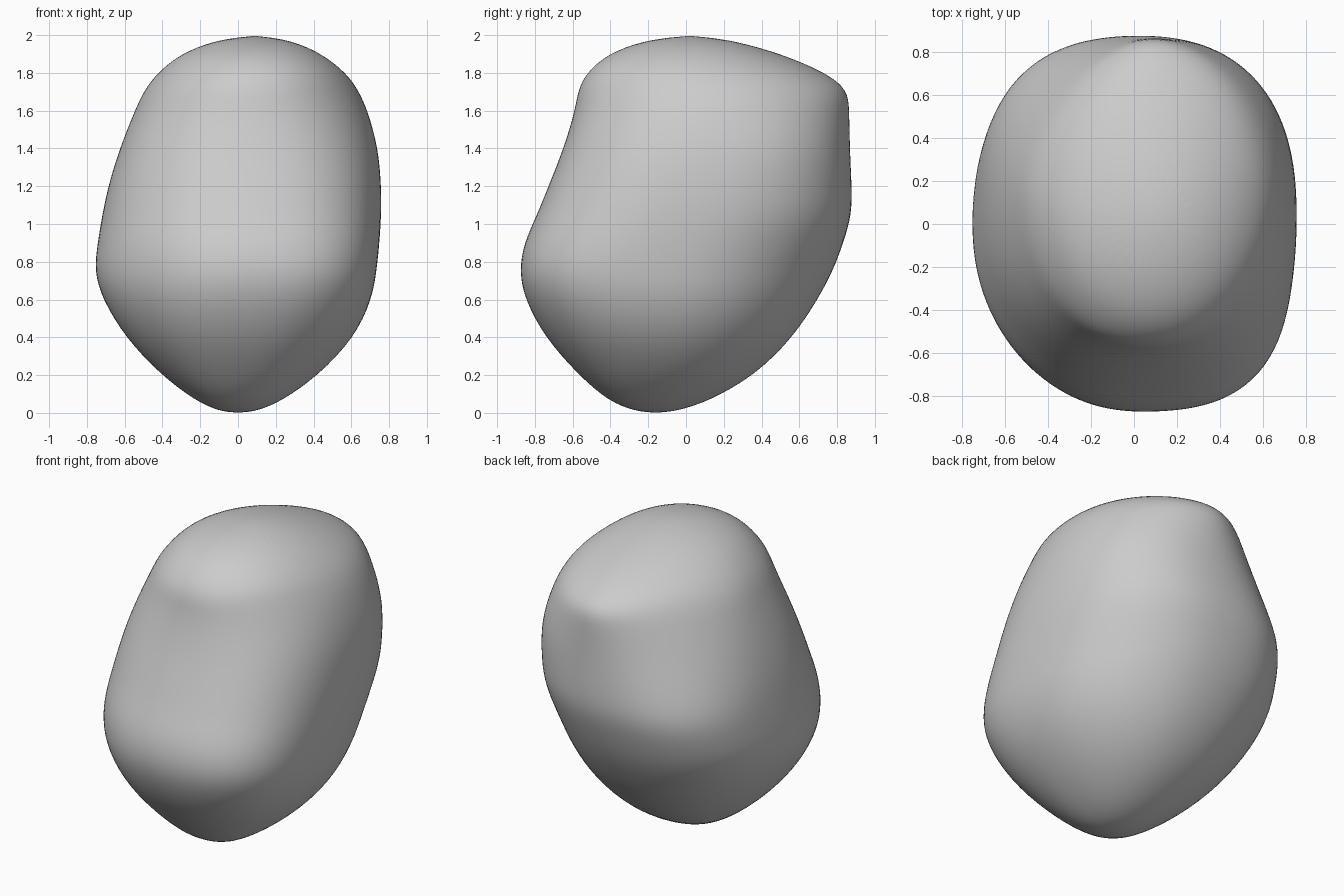
import bpy
import bmesh
from math import cos, sin, pi

cube = bpy.data.objects.get("Cube")
if cube:
    bpy.data.objects.remove(cube, do_unlink=True)

SEGMENTS = 32

# Height, then the reach to the right, left, front and back of the stone
RINGS = [
    (0.01, -0.1, 0.1, -0.27, -0.05),
    (0.06, -0.22, 0.23, -0.41, 0.12),
    (0.2, -0.41, 0.43, -0.57, 0.37),
    (0.4, -0.6, 0.62, -0.75, 0.57),
    (0.6, -0.72, 0.71, -0.855, 0.7),
    (0.75, -0.765, 0.735, -0.885, 0.78),
    (0.9, -0.745, 0.75, -0.86, 0.835),
    (1.05, -0.72, 0.76, -0.79, 0.88),
    (1.2, -0.69, 0.76, -0.73, 0.88),
    (1.4, -0.63, 0.745, -0.65, 0.87),
    (1.6, -0.55, 0.69, -0.59, 0.87),
    (1.71, -0.5, 0.64, -0.575, 0.865),
    (1.8, -0.43, 0.575, -0.53, 0.75),
    (1.9, -0.31, 0.45, -0.42, 0.51),
    (1.97, -0.13, 0.29, -0.23, 0.26),
]

# Height, then corner fullness: back left, back right, front right, front left
CORNERS = [
    (0.0, 2, 2.2, 2.2, 2.3),
    (0.4, 2, 2.3, 2.1, 2.5),
    (0.75, 2.1, 2.5, 1.9, 3.1),
    (1.0, 2.3, 2.8, 2.1, 2.8),
    (1.4, 2.4, 2, 2.3, 2.4),
    (1.7, 1.9, 1.55, 2.2, 2.1),
    (1.85, 2, 1.8, 2, 2.2),
    (2.0, 2, 2, 2, 2),
]


def fullness(z, quadrant):
    """Blend the corner fullness between the listed heights."""
    for low, high in zip(CORNERS, CORNERS[1:]):
        if z <= high[0]:
            t = (z - low[0]) / (high[0] - low[0])
            return low[quadrant + 1] * (1 - t) + high[quadrant + 1] * t
    return 2


def ring_point(ring, step):
    """A point on a rounded outline whose four quarters differ."""
    z, right, left, front, back = ring
    angle = 2 * pi * step / SEGMENTS
    c, s = cos(angle), sin(angle)
    quadrant = step * 4 // SEGMENTS
    n = fullness(z, quadrant)
    r = (abs(c) ** n + abs(s) ** n) ** (-1 / n)
    x = (right + left) / 2 + (left - right) / 2 * r * c
    y = (front + back) / 2 + (back - front) / 2 * r * s
    return x, y, z


# Stone body: stacked outlines closed by a point at each end
bm = bmesh.new()
loops = [[bm.verts.new(ring_point(ring, i)) for i in range(SEGMENTS)]
         for ring in RINGS]
base = bm.verts.new((0, -0.16, 0))
crown = bm.verts.new((0.09, 0.02, 2.0))
for i in range(SEGMENTS):
    j = (i + 1) % SEGMENTS
    for low, high in zip(loops, loops[1:]):
        bm.faces.new((low[i], low[j], high[j], high[i]))
    bm.faces.new((base, loops[0][j], loops[0][i]))
    bm.faces.new((crown, loops[-1][i], loops[-1][j]))
bmesh.ops.recalc_face_normals(bm, faces=bm.faces)
mesh = bpy.data.meshes.new("stone")
bm.to_mesh(mesh)
bm.free()
stone = bpy.data.objects.new("stone", mesh)
bpy.context.collection.objects.link(stone)

# Soften the surface
mesh.shade_smooth()
soften = stone.modifiers.new("soften", "SUBSURF")
soften.levels = soften.render_levels = 2

# Plain grey material
grey = bpy.data.materials.new("stone grey")
grey.use_nodes = True
colour = (0.6, 0.6, 0.6, 1)
grey.diffuse_color = colour
grey.node_tree.nodes["Principled BSDF"].inputs["Base Color"].default_value = colour
mesh.materials.append(grey)
